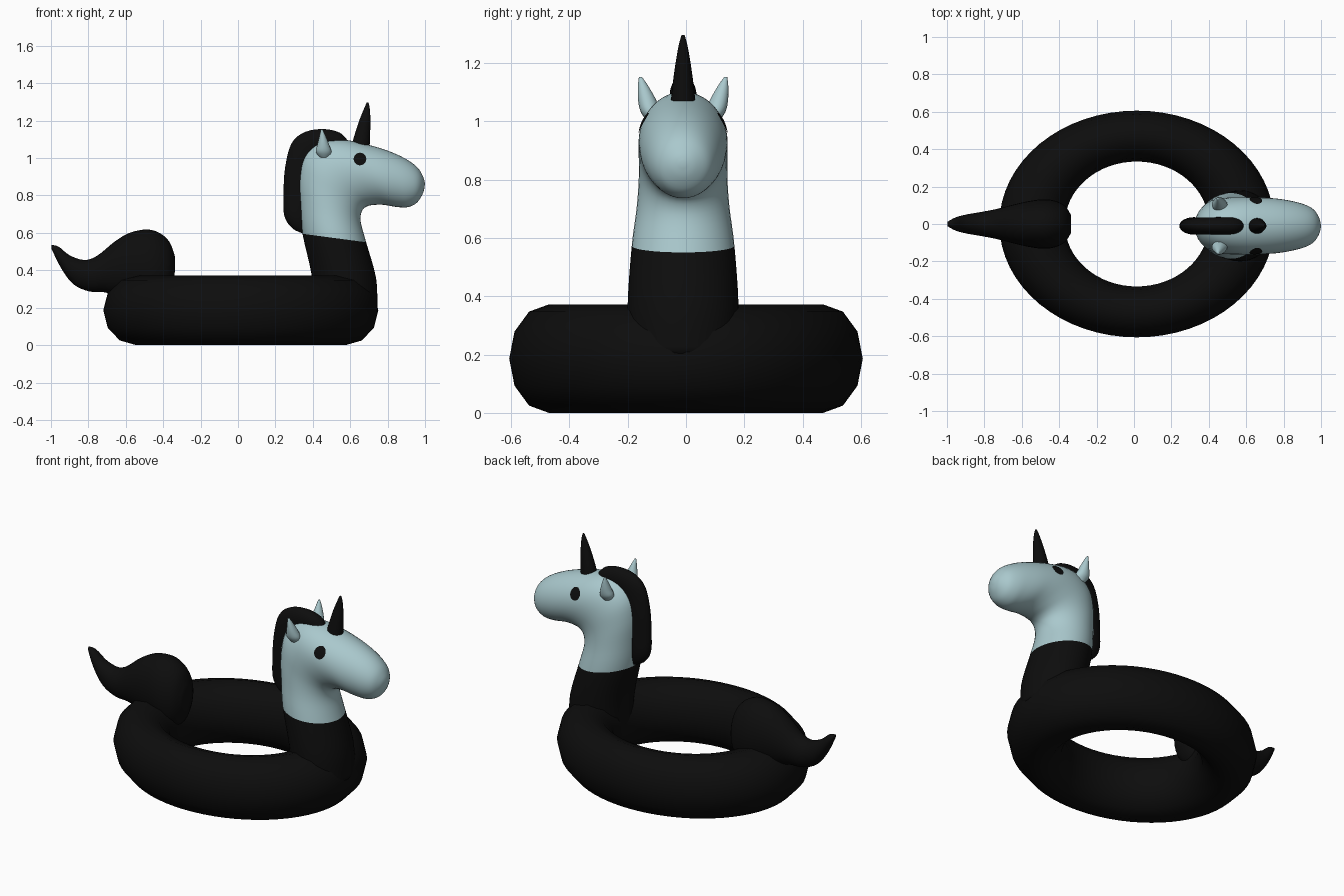
import bpy, bmesh, math
from mathutils import Vector
from mathutils.bvhtree import BVHTree


def material(name, rgb):
    m = bpy.data.materials.new(name)
    m.diffuse_color = (*rgb, 1)
    return m


BLACK = material("black", (0.004, 0.004, 0.004))
BLUE = material("pale blue", (0.40, 0.58, 0.61))
Y0 = -0.01  # the animal sits very slightly off the centre line


def finish(name, bm, mats):
    bmesh.ops.recalc_face_normals(bm, faces=bm.faces[:])
    for f in bm.faces:
        f.smooth = True
    me = bpy.data.meshes.new(name)
    bm.to_mesh(me)
    bm.free()
    for m in mats:
        me.materials.append(m)
    ob = bpy.data.objects.new(name, me)
    bpy.context.collection.objects.link(ob)
    return ob


def catmull(a, b, c, d, t):
    return [0.5 * (2 * q + (r - p) * t + (2 * p - 5 * q + 4 * r - s) * t * t
                   + (3 * q - p - 3 * r + s) * t ** 3)
            for p, q, r, s in zip(a, b, c, d)]


def loft(name, sections, mats, sides=28, steps=4, split=0, place=lambda z: Y0):
    """Skin ellipses; each section is (x, z) one edge, (x, z) other edge, half width."""
    rows = []
    last = len(sections) - 1
    for i in range(last):
        a, d = sections[max(i - 1, 0)], sections[min(i + 2, last)]
        for k in range(steps):
            rows.append(catmull(a, sections[i], sections[i + 1], d, k / steps))
    rows.append(sections[-1])
    bm = bmesh.new()
    rings = []
    for x1, z1, x2, z2, w in rows:
        ring = []
        for j in range(sides):
            t = math.tau * j / sides
            u = 0.5 + 0.5 * math.cos(t)
            z = z2 + (z1 - z2) * u
            ring.append(bm.verts.new((x2 + (x1 - x2) * u, place(z) + w * math.sin(t), z)))
        rings.append(ring)
    for i in range(len(rings) - 1):
        for j in range(sides):
            k = (j + 1) % sides
            f = bm.faces.new((rings[i][j], rings[i][k], rings[i + 1][k], rings[i + 1][j]))
            f.material_index = 1 if split and i < split * steps else 0
    bm.faces.new(rings[0])
    bm.faces.new(rings[-1])
    return finish(name, bm, mats)


# Oval swim ring with a twelve-sided tube
bm = bmesh.new()
N, M = 64, 12
grid = []
for i in range(N):
    a = math.tau * i / N
    grid.append([])
    for j in range(M):
        b = math.tau * j / M
        c = math.cos(b)
        grid[-1].append(bm.verts.new((0.015 + (0.56 + 0.175 * c) * math.cos(a),
                                      (0.47 + 0.136 * c) * math.sin(a),
                                      0.186 + 0.186 * math.sin(b))))
for i in range(N):
    for j in range(M):
        p, q = (i + 1) % N, (j + 1) % M
        bm.faces.new((grid[i][j], grid[p][j], grid[p][q], grid[i][q]))
finish("swim_ring", bm, [BLACK])

# Neck and head in one skin: black lower neck, blue above
head = loft("neck_and_head", [
    (0.41, 0.20, 0.745, 0.20, 0.185),
    (0.393, 0.38, 0.738, 0.36, 0.190),
    (0.345, 0.595, 0.685, 0.55, 0.176),
    (0.330, 0.75, 0.656, 0.66, 0.159),
    (0.325, 0.89, 0.662, 0.715, 0.152),
    (0.350, 1.01, 0.690, 0.742, 0.152),
    (0.430, 1.085, 0.735, 0.750, 0.153),
    (0.550, 1.10, 0.780, 0.750, 0.152),
    (0.700, 1.07, 0.825, 0.742, 0.146),
    (0.820, 1.032, 0.865, 0.737, 0.133),
    (0.910, 0.988, 0.910, 0.738, 0.115),
    (0.965, 0.943, 0.955, 0.760, 0.088),
    (0.992, 0.895, 0.986, 0.805, 0.045),
    (0.999, 0.865, 0.998, 0.845, 0.010),
], [BLUE, BLACK], sides=40, split=2)

# Mane along the back of the neck
loft("mane", [
    (0.350, 0.595, 0.370, 0.620, 0.020),
    (0.290, 0.625, 0.380, 0.700, 0.040),
    (0.248, 0.690, 0.390, 0.750, 0.046),
    (0.243, 0.800, 0.410, 0.820, 0.046),
    (0.252, 0.950, 0.420, 0.920, 0.046),
    (0.287, 1.080, 0.450, 0.990, 0.046),
    (0.360, 1.140, 0.470, 1.010, 0.046),
    (0.460, 1.155, 0.490, 1.020, 0.046),
    (0.545, 1.135, 0.520, 1.030, 0.044),
    (0.590, 1.090, 0.560, 1.050, 0.030),
], [BLACK])

# Horn
loft("horn", [
    (0.605, 1.06, 0.703, 1.04, 0.044),
    (0.625, 1.13, 0.706, 1.12, 0.036),
    (0.648, 1.20, 0.708, 1.195, 0.026),
    (0.672, 1.26, 0.705, 1.26, 0.015),
    (0.688, 1.296, 0.698, 1.296, 0.005),
], [BLACK], sides=20)

# Ears, leaning outwards
for side, label in ((-1, "right"), (1, "left")):
    loft("ear_" + label, [
        (0.435, 1.005, 0.485, 1.000, 0.022),
        (0.416, 1.035, 0.500, 1.030, 0.034),
        (0.425, 1.075, 0.488, 1.070, 0.031),
        (0.436, 1.120, 0.468, 1.120, 0.018),
        (0.443, 1.152, 0.453, 1.152, 0.005),
    ], [BLUE], sides=16,
        place=lambda z, s=side: Y0 + s * (0.108 + 0.29 * (z - 1.02)))

# Tail sweeping up behind the ring
loft("tail", [
    (-0.998, 0.535, -0.996, 0.512, 0.012),
    (-0.960, 0.527, -0.945, 0.410, 0.036),
    (-0.900, 0.480, -0.880, 0.325, 0.052),
    (-0.820, 0.455, -0.795, 0.287, 0.066),
    (-0.750, 0.480, -0.720, 0.283, 0.080),
    (-0.660, 0.553, -0.640, 0.265, 0.102),
    (-0.580, 0.600, -0.550, 0.240, 0.122),
    (-0.490, 0.618, -0.480, 0.215, 0.132),
    (-0.420, 0.600, -0.430, 0.205, 0.125),
    (-0.365, 0.550, -0.375, 0.240, 0.098),
    (-0.336, 0.470, -0.340, 0.320, 0.050),
], [BLACK], place=lambda z: 0.0)

# Eyes: thin discs laid on the sides of the head
hm = bmesh.new()
hm.from_mesh(head.data)
tree = BVHTree.FromBMesh(hm)
for side, label in ((-1, "right"), (1, "left")):
    bm = bmesh.new()

    def on_head(r, t):
        start = Vector((0.652 + r * math.cos(t), side, 0.994 + r * math.sin(t)))
        hit, normal, _, _ = tree.ray_cast(start, Vector((0, -side, 0)))
        return bm.verts.new(hit + Vector((0, side * 0.004, 0.001)))

    centre = on_head(0, 0)
    loops = [[on_head(r, math.tau * j / 20) for j in range(20)] for r in (0.018, 0.034)]
    for j in range(20):
        k = (j + 1) % 20
        bm.faces.new((centre, loops[0][j], loops[0][k]))
        bm.faces.new((loops[0][j], loops[1][j], loops[1][k], loops[0][k]))
    eye = finish("eye_" + label, bm, [BLACK])
    if eye.data.polygons[0].normal.y * side < 0:
        eye.data.flip_normals()
hm.free()
